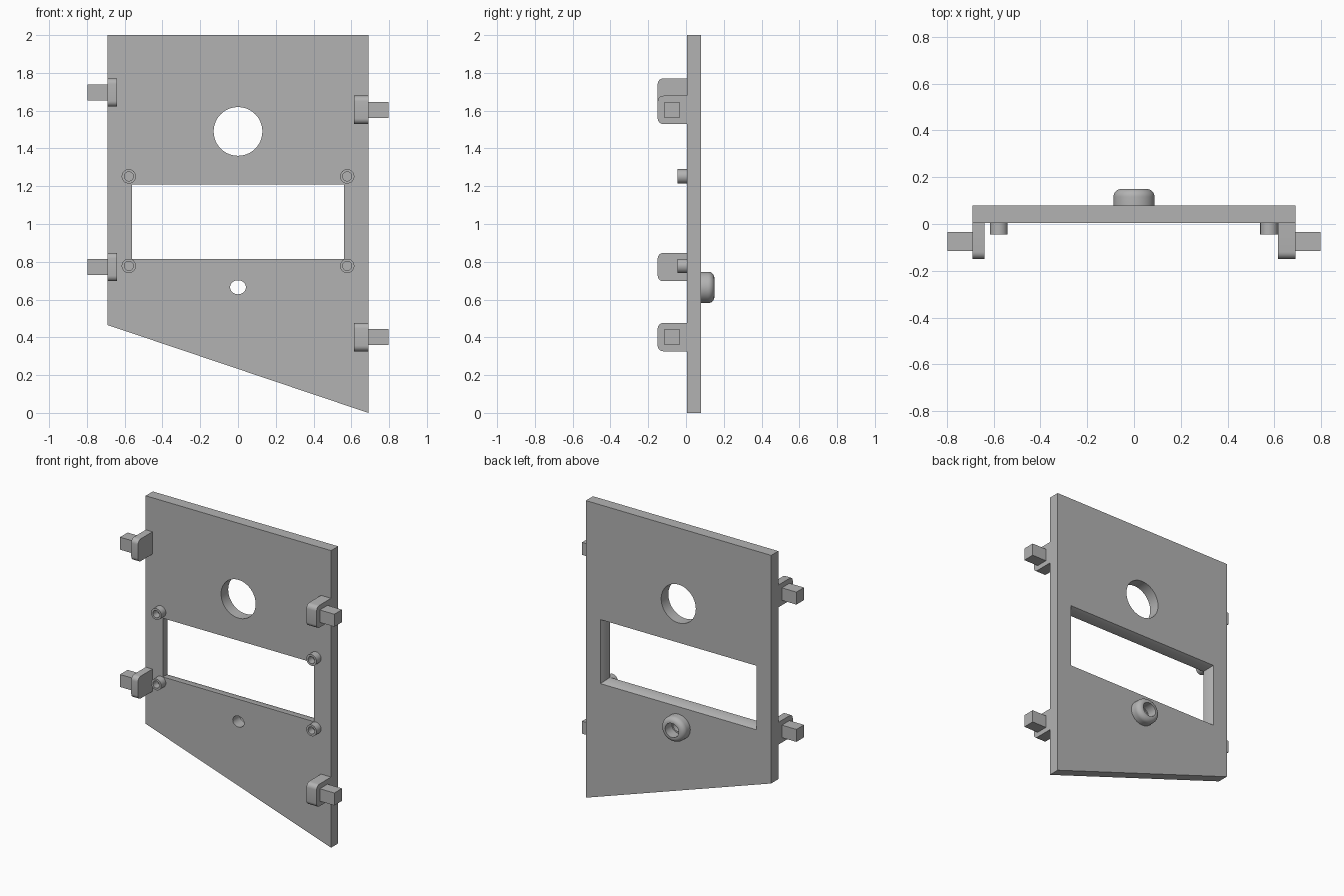
import bpy
import bmesh
from math import cos, sin, pi, radians

cube = bpy.data.objects.get("Cube")
if cube:
    bpy.data.objects.remove(cube, do_unlink=True)

grey = bpy.data.materials.new("plain grey")
grey.use_nodes = True
grey.diffuse_color = (0.45, 0.45, 0.45, 1)
grey.node_tree.nodes["Principled BSDF"].inputs["Base Color"].default_value = grey.diffuse_color

FRONT, BACK = 0.004, 0.08
EDGE = 0.69


def loft(name, rings, closed=False):
    """Skin a stack of equal rings; cap the ends, or join last to first."""
    bm = bmesh.new()
    rows = [[bm.verts.new(p) for p in ring] for ring in rings]
    n = len(rows[0])
    pairs = list(zip(rows, rows[1:]))
    if closed:
        pairs.append((rows[-1], rows[0]))
    else:
        bm.faces.new(rows[0])
        bm.faces.new(rows[-1])
    for a, b in pairs:
        for i in range(n):
            j = (i + 1) % n
            bm.faces.new((a[i], a[j], b[j], b[i]))
    bmesh.ops.recalc_face_normals(bm, faces=bm.faces)
    mesh = bpy.data.meshes.new(name)
    bm.to_mesh(mesh)
    bm.free()
    mesh.materials.append(grey)
    obj = bpy.data.objects.new(name, mesh)
    bpy.context.collection.objects.link(obj)
    return obj


def activate(obj):
    bpy.ops.object.select_all(action='DESELECT')
    obj.select_set(True)
    bpy.context.view_layer.objects.active = obj


def smooth(obj):
    activate(obj)
    bpy.ops.object.shade_smooth_by_angle(angle=radians(30))


def circle(x, y, z, rx, rz, n=48):
    return [(x + rx * cos(2 * pi * i / n), y, z + rz * sin(2 * pi * i / n)) for i in range(n)]


def rect(x, y, z, hx, hz):
    return [(x - hx, y, z - hz), (x + hx, y, z - hz), (x + hx, y, z + hz), (x - hx, y, z + hz)]


def cut(obj, cutter):
    activate(obj)
    mod = obj.modifiers.new("cut", 'BOOLEAN')
    mod.operation = 'DIFFERENCE'
    mod.solver = 'EXACT'
    mod.object = cutter
    bpy.ops.object.modifier_apply(modifier=mod.name)
    bpy.data.objects.remove(cutter, do_unlink=True)


# Panel with a slanted lower edge
outline = [(-EDGE, 0.465), (EDGE, 0), (EDGE, 2), (-EDGE, 2)]
panel = loft("panel", [[(x, y, z) for x, z in outline] for y in (FRONT, BACK)])

# Window, flaring in a curve towards the back
window = [rect(0, FRONT - 0.05, 1.0125, 0.5625, 0.1975)]
for i in range(9):
    t = i / 8
    flare = 0.018 * t * t
    window.append(rect(0, FRONT + (BACK - FRONT) * t, 1.0125, 0.5625 + flare, 0.1975 + flare))
window.append(rect(0, BACK + 0.05, 1.0125, 0.5805, 0.2155))
cut(panel, loft("window_cutter", window))

# Large round hole and small hole
for z, rx, rz in ((1.49, 0.129, 0.129), (0.665, 0.042, 0.037)):
    cut(panel, loft("hole_cutter", [circle(0, y, z, rx, rz) for y in (-0.1, 0.2)]))
smooth(panel)

# Rounded hollow knob on the back
R, FILLET, TIP = 0.088, 0.034, 0.15
profile = [(0.05, BACK - 0.002), (R, BACK - 0.002)]
for i in range(9):
    a = pi / 2 * i / 8
    profile.append((R - FILLET + FILLET * cos(a), TIP - FILLET + FILLET * sin(a)))
profile.append((0.05, TIP))
smooth(loft("back_knob", [circle(0, y, 0.664, r, r * 0.945) for r, y in profile], True))

# Hollow screw bosses at the window corners
for side, x in (("right", -0.578), ("left", 0.578)):
    for level, z in (("lower", 0.778), ("upper", 1.252)):
        tube = [(0.024, FRONT), (0.038, FRONT), (0.038, -0.045), (0.024, -0.045)]
        smooth(loft(f"{level}_{side}_boss", [circle(x, y, z, r, r, 32) for r, y in tube], True))


def clip(name, side, thickness, z):
    """Side lug with rounded front corners, and a square peg pointing outwards."""
    r, half, tip = 0.03, 0.075, -0.15
    shape = [(FRONT, z + half), (FRONT, z - half)]
    for sign in (-1, 1):
        for i in range(7):
            a = pi / 2 * (i if sign < 0 else 6 - i) / 6
            shape.append((tip + r - r * sin(a), z + sign * (half - r + r * cos(a))))
    lug_x = (side * EDGE, side * (EDGE - thickness))
    smooth(loft(name + "_lug", [[(x, y, c) for y, c in shape] for x in lug_x]))
    peg_x = side * (EDGE + 0.798) / 2
    loft(name + "_peg", [rect(peg_x, y, z, (0.798 - EDGE) / 2, 0.042) for y in (-0.115, -0.034)])


clip("upper_left", 1, 0.075, 1.604)
clip("lower_left", 1, 0.075, 0.401)
clip("upper_right", -1, 0.05, 1.696)
clip("lower_right", -1, 0.05, 0.772)
